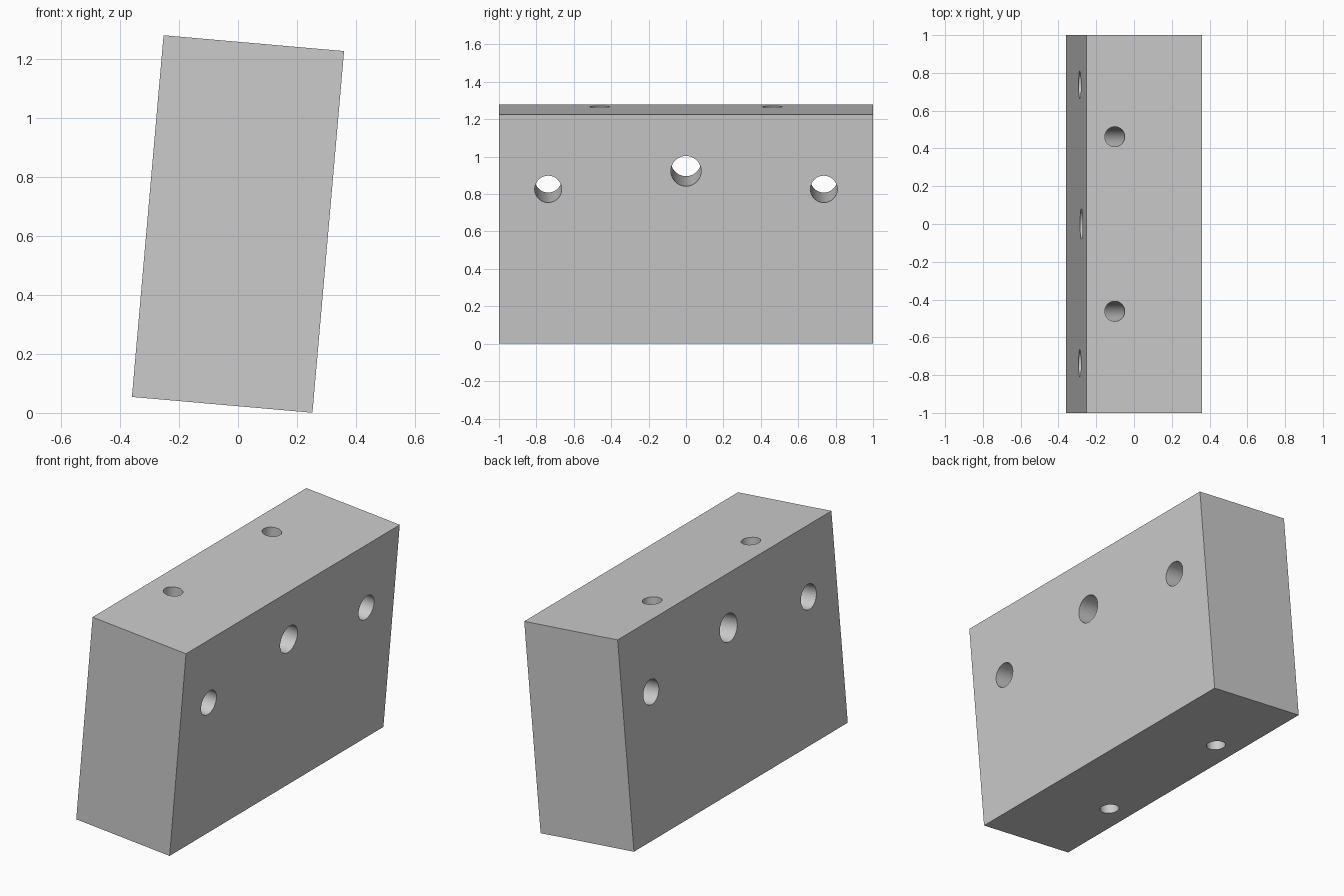
import bpy
from math import radians, pi
from mathutils import Matrix

cube = bpy.data.objects.get("Cube")
if cube:
    bpy.data.objects.remove(cube, do_unlink=True)

WIDTH, LENGTH, HEIGHT = 0.614, 2.0, 1.23
TILT = Matrix.Translation((0, 0, 0.64)) @ Matrix.Rotation(radians(5), 4, 'Y')

# Plain grey finish
grey = bpy.data.materials.new("grey")
grey.use_nodes = True
grey.diffuse_color = (0.6, 0.6, 0.6, 1)
grey.node_tree.nodes["Principled BSDF"].inputs["Base Color"].default_value = (0.6, 0.6, 0.6, 1)

# Leaning block
bpy.ops.mesh.primitive_cube_add(size=1)
block = bpy.context.object
block.name = "drilled_block"
block.data.transform(Matrix.Diagonal((WIDTH, LENGTH, HEIGHT, 1)))
block.data.materials.append(grey)
block.matrix_world = TILT


def drill(name, radius, location, turn=0):
    """Bore a round through hole, placed in the block's own frame."""
    bpy.ops.mesh.primitive_cylinder_add(vertices=64, radius=radius, depth=2)
    bit = bpy.context.object
    bit.name = name
    bit.data.materials.append(grey)
    bit.matrix_world = TILT @ Matrix.Translation(location) @ Matrix.Rotation(turn, 4, 'Y')
    bit.hide_render = True
    cut = block.modifiers.new(name, 'BOOLEAN')
    cut.operation = 'DIFFERENCE'
    cut.solver = 'EXACT'
    cut.object = bit
    return bit


# Cross holes through the broad faces, then upright holes
bits = [drill("middle_hole_cutter", 0.081, (0, 0, 0.311), pi / 2)]
for side, sign in (("front", -1), ("back", 1)):
    bits.append(drill(side + "_cross_hole_cutter", 0.072, (0, sign * 0.737, 0.214), pi / 2))
    bits.append(drill(side + "_upright_hole_cutter", 0.053, (-0.156, sign * 0.462, 0)))

# Apply the cuts and remove the cutters
bpy.ops.object.select_all(action='DESELECT')
block.select_set(True)
bpy.context.view_layer.objects.active = block
for cut in list(block.modifiers):
    bpy.ops.object.modifier_apply(modifier=cut.name)
for bit in bits:
    bpy.data.objects.remove(bit, do_unlink=True)
bpy.ops.object.shade_smooth_by_angle(angle=radians(30))
